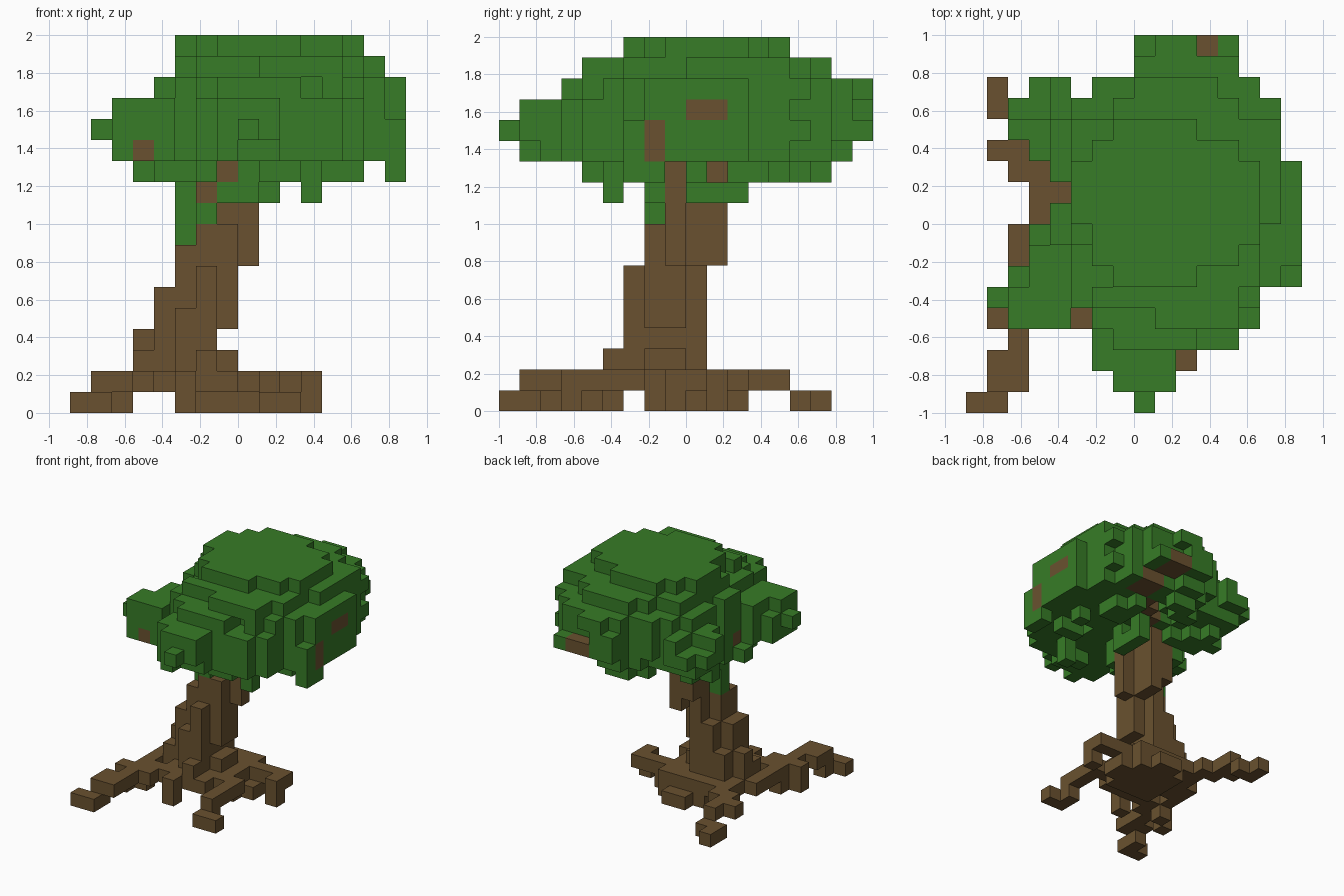
import bpy
import bmesh
from mathutils import Vector, noise

CELL = 1 / 9

default_cube = bpy.data.objects.get("Cube")
if default_cube:
    bpy.data.objects.remove(default_cube, do_unlink=True)


def make_material(name, colour):
    mat = bpy.data.materials.new(name)
    mat.use_nodes = True
    mat.diffuse_color = colour
    mat.node_tree.nodes["Principled BSDF"].inputs["Base Color"].default_value = colour
    return mat


bark = make_material("bark_brown", (0.143, 0.083, 0.029, 1))
leaf = make_material("leaf_green", (0.038, 0.2, 0.02, 1))


def block(xs, ys, zs):
    """All cells in an inclusive box."""
    return {(x, y, z)
            for x in range(xs[0], xs[1] + 1)
            for y in range(ys[0], ys[1] + 1)
            for z in range(zs[0], zs[1] + 1)}


def walk(*points):
    """Face-connected chain of cells through the points."""
    cells = {points[0]}
    for start, end in zip(points, points[1:]):
        here = list(start)
        while tuple(here) != end:
            left = [abs(e - h) / max(abs(e - s), 1) + abs(e - h) * 0.001
                    for s, h, e in zip(start, here, end)]
            axis = left.index(max(left))
            here[axis] += 1 if end[axis] > here[axis] else -1
            cells.add(tuple(here))
    return cells


def build(name, cells, solid, mat):
    """Mesh of the outer faces of the cells."""
    bm = bmesh.new()
    corners = {}

    def corner(p):
        key = tuple(p)
        if key not in corners:
            corners[key] = bm.verts.new(Vector(key) * CELL)
        return corners[key]

    for cell in sorted(cells):
        for axis in range(3):
            for side in (0, 1):
                beside = list(cell)
                beside[axis] += 2 * side - 1
                if tuple(beside) in solid:
                    continue
                loop = []
                for a, b in ((0, 0), (1, 0), (1, 1), (0, 1)):
                    p = list(cell)
                    p[axis] += side
                    p[(axis + 1) % 3] += a
                    p[(axis + 2) % 3] += b
                    loop.append(corner(p))
                bm.faces.new(loop if side else loop[::-1])
    mesh = bpy.data.meshes.new(name)
    bm.to_mesh(mesh)
    bm.free()
    mesh.materials.append(mat)
    obj = bpy.data.objects.new(name, mesh)
    bpy.context.collection.objects.link(obj)


# Leaning trunk, stacked from overlapping upright blocks
trunk = block((-3, -2), (-2, 0), (1, 5)) | block((-1, -1), (-2, -1), (1, 2))
trunk |= block((-5, -4), (-2, -1), (1, 2)) | block((-5, -5), (-1, -1), (3, 3))
trunk |= block((-4, -4), (-2, -1), (3, 5)) | block((-4, -2), (0, 0), (1, 3))
trunk |= block((-2, -2), (-4, -4), (1, 2)) | block((-2, -2), (-3, -3), (1, 6))
trunk |= block((-3, -3), (-3, -3), (1, 4))
trunk |= block((-1, -1), (-2, -1), (4, 8)) | block((-3, -3), (-2, -1), (6, 7))
trunk |= block((-2, -2), (-2, 0), (6, 10)) | block((-1, -1), (-1, 1), (7, 13))
trunk |= block((0, 0), (-1, -1), (7, 11)) | block((-2, -2), (1, 1), (8, 11))

# Spreading roots
roots = block((-3, 0), (-2, 1), (0, 1)) | block((-4, -1), (-4, 0), (1, 1))
roots |= block((1, 1), (-1, 0), (0, 0)) | block((-2, -1), (2, 2), (0, 0))
for path in (
    [(-4, -3, 1), (-6, -6, 1), (-6, -8, 1), (-7, -8, 1), (-7, -8, 0), (-7, -9, 0), (-8, -9, 0)],
    [(-4, -1, 1), (-6, -1, 1), (-6, -3, 1)],
    [(-4, 0, 1), (-4, 1, 1), (-5, 2, 1), (-6, 3, 1), (-6, 4, 1)],
    [(-7, 3, 1), (-6, 3, 1)],
    [(-6, 5, 0), (-7, 5, 0), (-7, 6, 0)],
    [(0, -2, 1), (1, -4, 1), (1, -5, 1), (1, -6, 0), (1, -7, 0), (2, -7, 0)],
    [(0, 0, 1), (2, 0, 1), (3, -1, 1), (3, -1, 0)],
    [(-2, -3, 1), (-3, -4, 1), (-3, -5, 1), (-3, -5, 0)],
):
    roots |= walk(*path)
roots |= {(-5, 0, 1), (-7, -7, 1), (-6, -4, 1), (-6, -4, 0), (-7, -5, 1), (-7, -5, 0)}
roots -= trunk

# Branches running out to the leaf surface
branches = set()
for tip in ((7, 0, 14), (7, -2, 13), (-5, -5, 12), (4, 6, 12), (-4, -1, 12), (3, 8, 13)):
    branches |= walk((-1, 0, 12), tip)
branches |= {(7, 1, 14), (7, -2, 12), (3, 6, 12), (2, 8, 13), (-1, -2, 11)}
branches -= trunk

# Leaf canopy: plan outline per row from the front, then extents per layer
outline = [(0, 0), (-1, 1), (-2, 1), (-2, 4), (-6, 5), (-7, 5), (-6, 7), (-5, 7), (-4, 7),
           (-4, 7), (-3, 7), (-4, 7), (-5, 6), (-6, 6), (-6, 6), (-5, 5), (0, 4), (0, 4)]
plan = {y - 9: span for y, span in enumerate(outline)}
layers = {
    11: ((-5, 5), (-5, 6)),
    12: ((-6, 7), (-8, 7)),
    13: ((-7, 7), (-9, 8)),
    14: ((-6, 7), (-8, 8)),
    15: ((-4, 7), (-6, 8)),
    16: ((-3, 6), (-5, 6)),
    17: ((-3, 5), (-3, 4)),
}


def off_centre(v, span):
    return abs(2 * v - sum(span)) / (span[1] - span[0] + 1)


leaves = set()
for z, (xs, ys) in layers.items():
    for x, y, _ in block(xs, ys, (z, z)):
        power = 2.8 if z == 13 else 2
        reach = off_centre(x, xs) ** power + off_centre(y, ys) ** power
        bump = noise.noise(Vector((x, y, z)) * 0.77)
        # Uneven underside that rises towards the trunk
        hollow = 11.6 + 1.9 * noise.noise(Vector((x, y, 40)) * 0.47) - 0.7 * (reach - 0.5)
        inside = plan[y][0] <= x <= plan[y][1] and reach < 1 + 0.45 * bump
        if inside and z >= min(round(hollow), 13):
            leaves.add((x, y, z))

# Gaps that open the view to the branches and the ground
leaves -= block((-3, -3), (6, 6), (11, 17)) | block((-3, -3), (-5, -5), (11, 17))
leaves -= block((-1, -1), (-9, -3), (11, 11)) | block((2, 4), (7, 7), (12, 12))
leaves -= block((1, 7), (-1, -1), (11, 11)) | block((1, 7), (1, 1), (11, 11))
leaves -= block((3, 4), (8, 8), (14, 15))

# Leaves around the branch ends
leaves |= block((7, 7), (-3, -3), (11, 13)) | block((7, 7), (0, 1), (15, 15))
leaves |= block((-5, -5), (-1, 1), (11, 11)) & block((-5, -5), (-1, -1), (11, 11))
leaves |= {(5, 6, 12), (5, 6, 13), (4, 8, 13), (0, 8, 13), (1, 8, 13), (7, -2, 11)}

# Hanging leaf tufts
tufts = walk((-3, -1, 8), (-3, -1, 12)) | walk((3, -4, 10), (3, -4, 12))
tufts |= block((1, 1), (0, 2), (10, 10)) | block((1, 1), (2, 2), (11, 11))
tufts |= block((-1, 0), (-2, -2), (10, 10)) | block((-3, -3), (0, 1), (10, 11))
tufts |= {(-2, -2, 9), (1, 0, 11)}
trunk -= {(-2, -2, 9)}
leaves = (leaves | tufts) - trunk - branches

solid = trunk | roots | branches | leaves
build("trunk", trunk, solid, bark)
build("roots", roots, solid, bark)
build("branches", branches, solid, bark)
build("leaf_canopy", leaves, solid, leaf)
